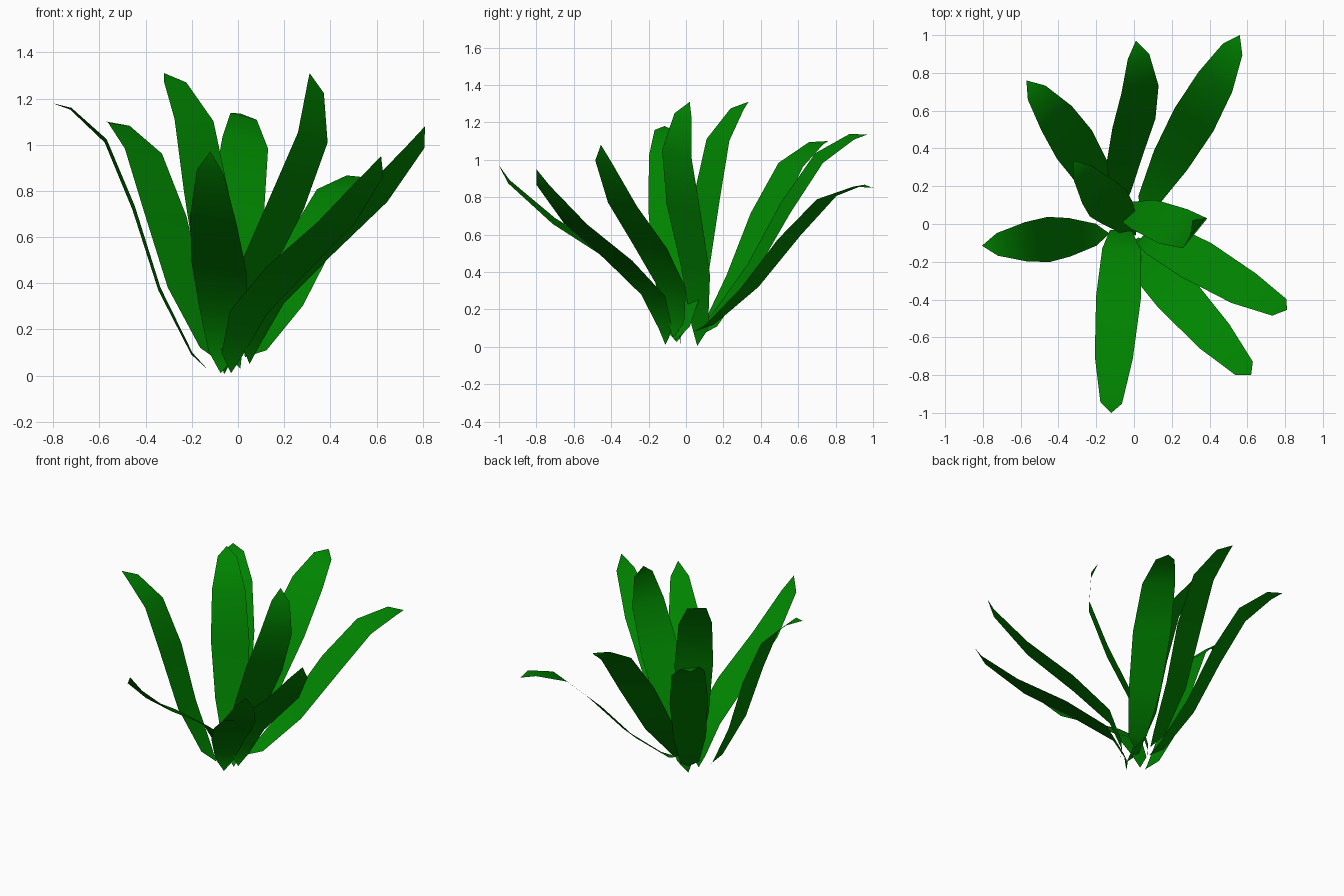
import bpy
from mathutils import Vector

if "Cube" in bpy.data.objects:
    bpy.data.objects.remove(bpy.data.objects["Cube"])

# Leaf colour
green = bpy.data.materials.new("leaf_green")
green.diffuse_color = (0.0, 0.235, 0.0, 1)
green.use_nodes = True
green.node_tree.nodes["Principled BSDF"].inputs["Base Color"].default_value = green.diffuse_color

# Shared leaf outline: (distance along chord, bulge off chord, half width)
LENGTH = 1.335
PROFILE = [(0, 0, 0), (.096, -.025, .058), (.408, -.005, .102), (.766, .076, .12),
           (1.077, .118, .104), (1.273, .058, .06), (LENGTH, 0, 0)]

# Base point, tip point, width direction, bend sits near the base
LEAVES = [
    ((-.07, .075, .11), (.01, .97, 1.135), (-.95, -.2, .25), False),
    ((.03, .04, .08), (.56, 1.0, .85), (-.83, .56, .13), False),
    ((-.07, .065, .055), (-.57, .76, 1.10), (-.17, -.13, .03), False),
    ((.01, -.06, .03), (-.32, .335, 1.31), (-.16, -.11, .02), False),
    ((-.13, -.05, .025), (-.805, -.115, 1.18), (0, -1, .14), False),
    ((-.075, -.03, .01), (-.12, -1.0, .97), (1, 0, -.22), True),
    ((-.03, -.11, .01), (.62, -.80, .95), (.8, .6, -.02), True),
    ((.05, -.07, .05), (.81, -.455, 1.08), (.65, .7, -.04), True),
    ((-.06, .06, .005), (.31, .02, 1.31), (-.115, -.145, .05), False),
]


def make_leaf(index, base, tip, width, reverse):
    base, tip = Vector(base), Vector(tip)
    along = (tip - base).normalized()
    side = Vector(width).normalized()
    side = (side - along * side.dot(along) * .5).normalized()
    normal = along.cross(side).normalized()
    scale = (tip - base).length / LENGTH
    rows = [(LENGTH - s, n, w) for s, n, w in reversed(PROFILE)] if reverse else PROFILE
    mid = [base + along * s * scale + normal * n for s, n, w in rows]
    # Pointed ends with a strip of quads between
    verts = [mid[0], mid[-1]]
    for p, (s, n, w) in zip(mid[1:-1], rows[1:-1]):
        verts += [p - side * w, p + side * w]
    last = len(verts) - 2
    faces = [(0, 2, 3), (last, 1, last + 1)]
    faces += [(i, i + 2, i + 3, i + 1) for i in range(2, last, 2)]
    mesh = bpy.data.meshes.new(f"leaf_{index}")
    mesh.from_pydata(verts, [], faces)
    mesh.materials.append(green)
    mesh.shade_smooth()
    obj = bpy.data.objects.new(f"leaf_{index}", mesh)
    bpy.context.collection.objects.link(obj)


for i, leaf in enumerate(LEAVES, 1):
    make_leaf(i, *leaf)
